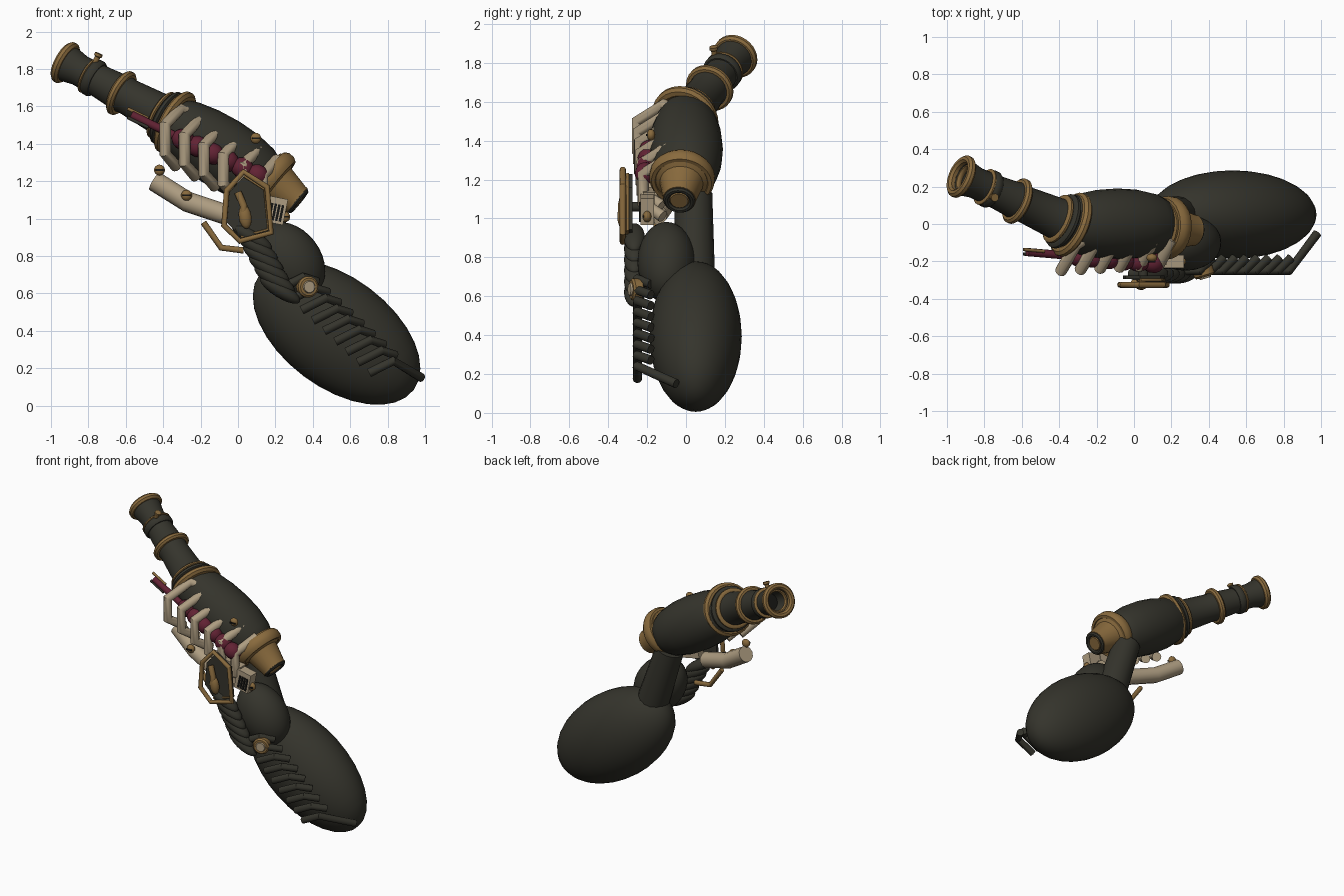
import bpy, bmesh, math
from mathutils import Vector, Matrix

if "Cube" in bpy.data.objects:
    bpy.data.objects.remove(bpy.data.objects["Cube"])


def material(name, rgb):
    m = bpy.data.materials.new(name)
    m.use_nodes = True
    m.diffuse_color = (*rgb, 1)
    bsdf = m.node_tree.nodes["Principled BSDF"]
    bsdf.inputs["Base Color"].default_value = (*rgb, 1)
    bsdf.inputs["Roughness"].default_value = 0.7
    return m


DARK = material("dark olive", (0.035, 0.034, 0.025))
BRASS = material("brass", (0.25, 0.145, 0.047))
CREAM = material("bone cream", (0.42, 0.335, 0.22))
RED = material("crimson", (0.12, 0.016, 0.033))
BLACK = material("black", (0.008, 0.008, 0.007))


def finish(name, bm, mat, matrix=Matrix(), smooth=True):
    bmesh.ops.transform(bm, matrix=matrix, verts=bm.verts)
    bmesh.ops.recalc_face_normals(bm, faces=bm.faces)
    for f in bm.faces:
        f.smooth = smooth
    for e in bm.edges:
        e.smooth = not (e.is_manifold and e.calc_face_angle(0) > math.radians(40))
    mesh = bpy.data.meshes.new(name)
    bm.to_mesh(mesh)
    bm.free()
    mesh.materials.append(mat)
    ob = bpy.data.objects.new(name, mesh)
    bpy.context.collection.objects.link(ob)
    return ob


def aligned(origin, axis):
    turn = Vector(axis).to_track_quat("Z", "Y").to_matrix().to_4x4()
    return Matrix.Translation(origin) @ turn


# Revolve a (distance, radius) profile about an axis
def lathe(name, origin, axis, profile, mat, sides=28, closed=False):
    bm = bmesh.new()
    rings = []
    for t, r in profile:
        rings.append([bm.verts.new((r * math.cos(a), r * math.sin(a), t))
                      for a in (math.tau * i / sides for i in range(sides))])
    pairs = list(zip(rings, rings[1:]))
    if closed:
        pairs.append((rings[-1], rings[0]))
    else:
        bm.faces.new(rings[0])
        bm.faces.new(rings[-1])
    for a, b in pairs:
        for i in range(sides):
            j = (i + 1) % sides
            bm.faces.new((a[i], a[j], b[j], b[i]))
    return finish(name, bm, mat, aligned(origin, axis))


def band(name, origin, axis, radius, width, depth, mat):
    section = [(width * math.cos(a), radius + depth * math.sin(a))
               for a in (math.tau * (i + 0.5) / 8 for i in range(8))]
    return lathe(name, origin, axis, section, mat, closed=True)


# Radii are: sideways, across the axis, along the axis
def ellipsoid(name, centre, axis, radii, mat, sides=32):
    bm = bmesh.new()
    bmesh.ops.create_uvsphere(bm, u_segments=sides, v_segments=sides // 2, radius=1)
    return finish(name, bm, mat, aligned(centre, axis) @ Matrix.Diagonal((*radii, 1)))


def tube(name, points, radius, mat, cyclic=False):
    curve = bpy.data.curves.new(name, "CURVE")
    curve.dimensions = "3D"
    curve.bevel_depth = radius
    curve.bevel_resolution = 4
    curve.use_fill_caps = True
    line = curve.splines.new("POLY")
    line.points.add(len(points) - 1)
    for p, co in zip(line.points, points):
        p.co = (*co, 1)
    line.use_cyclic_u = cyclic
    temp = bpy.data.objects.new(name + "_path", curve)
    bpy.context.collection.objects.link(temp)
    bpy.context.view_layer.update()
    evaluated = temp.evaluated_get(bpy.context.evaluated_depsgraph_get())
    bm = bmesh.new()
    bm.from_mesh(bpy.data.meshes.new_from_object(evaluated))
    bpy.data.objects.remove(temp)
    return finish(name, bm, mat)


def block(name, centre, size, mat, roll=0):
    bm = bmesh.new()
    bmesh.ops.create_cube(bm, size=1)
    m = Matrix.Translation(centre) @ Matrix.Rotation(roll, 4, "Y") @ Matrix.Diagonal((*size, 1))
    return finish(name, bm, mat, m, False)


# Flat plate cut from an x-z outline
def plate(name, outline, y, depth, mat):
    bm = bmesh.new()
    face = bm.faces.new([bm.verts.new((x, y, z)) for x, z in outline])
    out = bmesh.ops.extrude_face_region(bm, geom=[face])
    moved = [v for v in out["geom"] if isinstance(v, bmesh.types.BMVert)]
    bmesh.ops.translate(bm, verts=moved, vec=(0, depth, 0))
    return finish(name, bm, mat, smooth=False)


# Barrel with an open muzzle
collar = Vector((-0.345, 0.0, 1.52))
aim = Vector((-0.57, 0.25, 0.31)).normalized()
lathe("barrel", collar, aim, [(-0.06, 0.13), (0.04, 0.13), (0.08, 0.112), (0.3, 0.097),
      (0.34, 0.105), (0.38, 0.096), (0.5, 0.086), (0.61, 0.084), (0.67, 0.096), (0.705, 0.1),
      (0.705, 0.08), (0.57, 0.06)], DARK)
lathe("bore", collar + aim * 0.575, aim, [(0, 0.058), (0.005, 0.058)], BLACK)
for name, t, r, w, d, mat in (
        ("rear_collar", -0.01, 0.152, 0.026, 0.03, BRASS),
        ("collar_step", 0.04, 0.13, 0.02, 0.025, DARK),
        ("collar_trim", 0.075, 0.118, 0.014, 0.02, BRASS),
        ("middle_band", 0.34, 0.107, 0.022, 0.022, BRASS),
        ("front_band", 0.52, 0.086, 0.028, 0.018, DARK),
        ("front_trim", 0.55, 0.087, 0.01, 0.016, BRASS),
        ("muzzle_liner", 0.675, 0.071, 0.016, 0.01, BRASS),
        ("muzzle_band", 0.705, 0.098, 0.024, 0.022, BRASS)):
    band(name, collar + aim * t, aim, r, w, d, mat)
lathe("front_sight", (-0.775, 0.15, 1.81), (0.35, -0.1, 0.8),
      [(0, 0.015), (0.06, 0.015), (0.065, 0.022), (0.08, 0.022)], BRASS, 10)

# Swollen receiver
lathe("receiver", (-0.345, 0.0, 1.515), (0.53, 0.0, -0.33), [(-0.02, 0.135), (0.06, 0.162),
      (0.17, 0.182), (0.3, 0.19), (0.42, 0.184), (0.53, 0.162), (0.61, 0.125), (0.65, 0.06)], DARK, 24)

# Rear cap
cap = Vector((0.18, -0.02, 1.21))
cap_axis = Vector((0.77, -0.08, -0.63)).normalized()
band("cap_flange", cap, cap_axis, 0.146, 0.042, 0.024, BRASS)
lathe("cap_cone", cap, cap_axis, [(-0.05, 0.14), (0.03, 0.14), (0.045, 0.112), (0.165, 0.085), (0.18, 0.085)], BRASS, 20)
band("cap_rim", cap + cap_axis * 0.18, cap_axis, 0.066, 0.016, 0.016, DARK)
lathe("cap_button", cap + cap_axis * 0.18, cap_axis, [(0, 0.052), (0.01, 0.046)], BRASS, 16)

# Neck, shoulder and bulbous grip
lathe("neck", (0.1, 0.04, 1.13), (0.15, 0, -0.45), [(0, 0.095), (0.42, 0.108), (0.5, 0.105)], DARK, 16)
ellipsoid("shoulder", (0.275, -0.1, 0.775), (0.45, 0, -0.6), (0.15, 0.17, 0.225), DARK)
ellipsoid("grip", (0.527, 0.05, 0.393), (0.8, 0, -0.6), (0.237, 0.294, 0.515), DARK)

# Grip ridges, the lowest one reaching round the end
for i in range(9):
    s = Vector((-0.06 * i, 0, 0.056 * i))
    tip = (0.98, -0.05, 0.15) if i == 0 else (0.9, -0.18, 0.215)
    tube("grip_ridge", [Vector(p) + s for p in ((0.7, -0.25, 0.175), (0.83, -0.25, 0.24), tip)], 0.024, DARK)
lathe("pivot_disc", (0.365, -0.235, 0.635), (0.3, -1, 0), [(0, 0.057), (0.04, 0.057), (0.05, 0.047)], BRASS, 20)
lathe("pivot_centre", (0.38, -0.283, 0.635), (0.3, -1, 0), [(0, 0.034), (0.009, 0.03)], CREAM, 14)

# Overlapping finger rolls
for i in range(6):
    ellipsoid("finger_roll", (0.075 + 0.03 * i, -0.265, 0.9 - 0.056 * i), (0.8, 0, -0.5),
              (0.054, 0.042, 0.125), DARK, 20)

# Bone ribs caging the crimson cord
rib_path = [(-0.2, -0.04, 1.53), (-0.31, -0.11, 1.585), (-0.39, -0.25, 1.5), (-0.39, -0.25, 1.35), (-0.33, -0.15, 1.28)]
for i in range(6):
    s = Vector((0.104 * i, 0.006 * i, -0.054 * i))
    tube("rib", [Vector(p) + s for p in rib_path[int(i > 2):]], 0.032, CREAM)
cord_start, cord_end = Vector((-0.57, -0.15, 1.555)), Vector((0.12, -0.21, 1.225))
cord = cord_end - cord_start
tube("cord", [cord_start, cord_end], 0.022, RED)
for i in range(6):
    ellipsoid("cord_bead", cord_start + cord * (0.4 + 0.115 * i), cord, (0.055, 0.057, 0.062), RED, 14)
for side in (-1, 1):
    off = Vector((0, 0.012 * side, 0.024 * side))
    tube("cord_rail", [cord_start + off - cord * 0.03, cord_start + cord * 0.13 + off], 0.009,
         BRASS if side > 0 else DARK)

# Lower bone strut with slotted screws
tube("lower_strut", [(-0.445, -0.055, 1.2), (-0.27, -0.1, 1.09), (-0.06, -0.15, 1.02)], 0.055, CREAM)
for x, y, z in ((-0.42, -0.09, 1.26), (-0.275, -0.15, 1.125), (0.095, -0.18, 1.43), (0.25, -0.2, 1.01)):
    ellipsoid("screw", (x, y, z), (0, -1, 0), (0.03, 0.03, 0.022), BRASS, 14)
    block("screw_slot", (x, y - 0.021, z), (0.042, 0.008, 0.01), BLACK)
tube("trigger_guard", [(-0.185, -0.15, 0.98), (-0.09, -0.15, 0.845), (0.03, -0.15, 0.83)], 0.017, BRASS)

# Vented bone housing
block("vent_housing", (0.2, -0.2, 1.045), (0.11, 0.07, 0.14), CREAM, 0.2)
block("inner_housing", (0.09, -0.19, 1.07), (0.14, 0.06, 0.16), CREAM, 0.2)
for i in range(4):
    block("vent_slot", (0.175 + 0.019 * i, -0.237, 1.04 - 0.004 * i), (0.013, 0.008, 0.09), BLACK, 0.2)

# Six-sided guard plate with open brass frame
outline = [(0.03, 1.25), (0.155, 1.17), (0.178, 0.925), (0.01, 0.88), (-0.075, 0.965), (-0.06, 1.15)]
inner = [(0.055 + (x - 0.055) * 0.88, 1.07 + (z - 1.07) * 0.88) for x, z in outline]
plate("guard_plate", inner, -0.295, 0.02, DARK)
tube("guard_frame", [(x, -0.325, z) for x, z in outline], 0.016, BRASS, True)
tube("guard_inlay", [(x, -0.3, z) for x, z in inner[:4]], 0.008, BRASS)
tube("guard_lever", [(0.0, -0.315, 1.14), (0.03, -0.33, 1.07), (0.03, -0.33, 1.03)], 0.02, BRASS)
ellipsoid("lever_pad", (0.038, -0.325, 1.01), (0.15, 0, -1), (0.028, 0.034, 0.065), BRASS, 16)
tube("guard_mount", [(0.05, -0.18, 1.06), (0.05, -0.29, 1.06)], 0.025, DARK)
